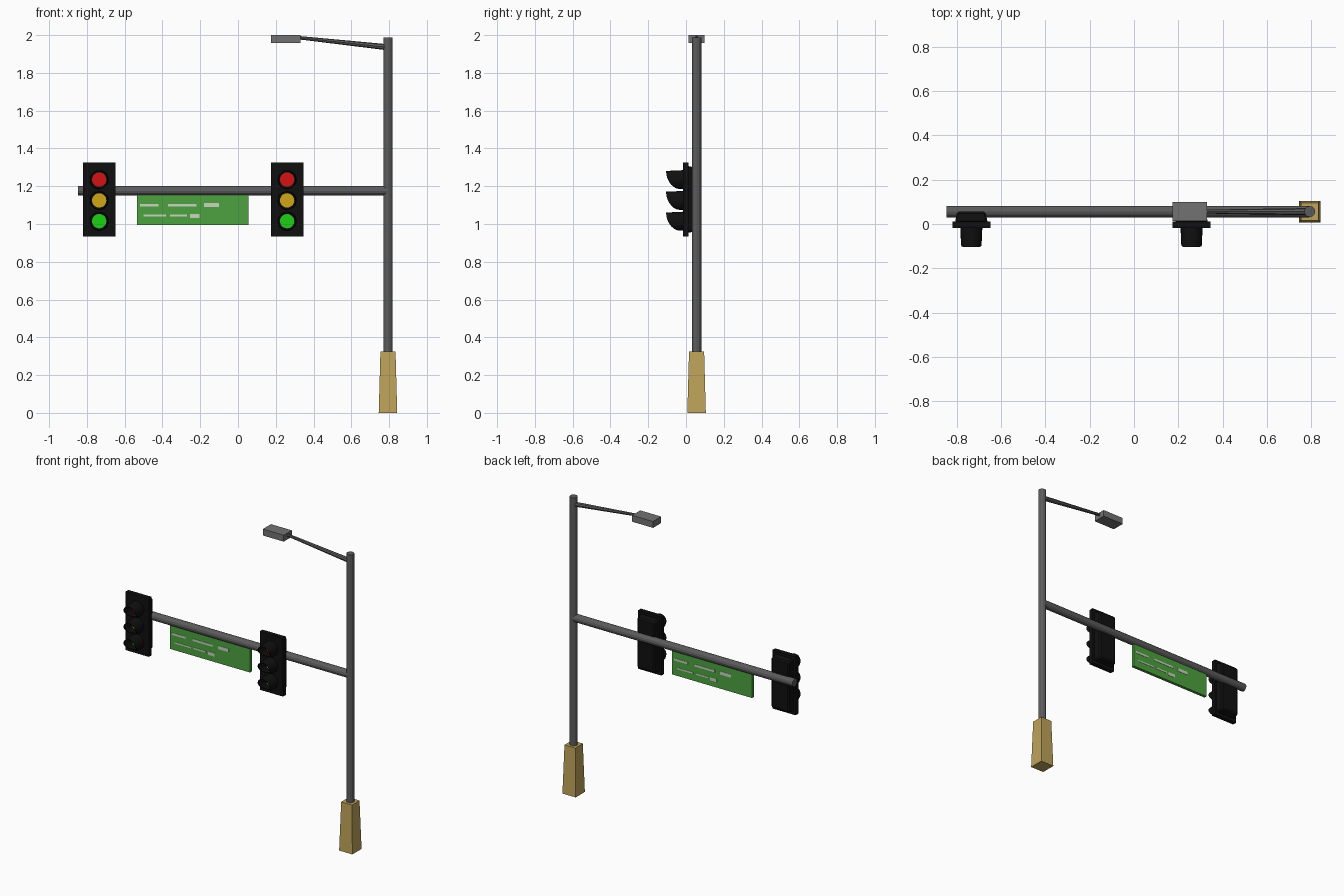
import bpy, bmesh, math
from mathutils import Vector

if "Cube" in bpy.data.objects:
    bpy.data.objects.remove(bpy.data.objects["Cube"])

PY = 0.056          # depth of the pole and arm axis


def material(name, rgb):
    m = bpy.data.materials.new(name)
    m.diffuse_color = (*rgb, 1)
    m.use_nodes = True
    m.node_tree.nodes["Principled BSDF"].inputs["Base Color"].default_value = m.diffuse_color
    return m


STEEL = material("dark steel", (0.105, 0.105, 0.105))
LAMP = material("lamp grey", (0.17, 0.17, 0.17))
TAN = material("tan base", (0.52, 0.37, 0.105))
BLACK = material("signal black", (0.005, 0.005, 0.005))
GREEN = material("sign green", (0.075, 0.36, 0.05))
PALE = material("pale marking", (0.55, 0.68, 0.5))
LENSES = [("red", 1.235, material("red lens", (0.65, 0.006, 0.006))),
          ("amber", 1.125, material("amber lens", (0.62, 0.38, 0.008))),
          ("green", 1.015, material("green lens", (0.012, 0.62, 0.008)))]


def finish(name, bm, mat):
    bmesh.ops.recalc_face_normals(bm, faces=bm.faces)
    me = bpy.data.meshes.new(name)
    bm.to_mesh(me)
    bm.free()
    me.materials.append(mat)
    ob = bpy.data.objects.new(name, me)
    bpy.context.collection.objects.link(ob)
    return ob


def box(name, lo, hi, mat, bevel=0):
    lo, hi = Vector(lo), Vector(hi)
    bm = bmesh.new()
    bmesh.ops.create_cube(bm, size=1)
    for v in bm.verts:
        v.co = (lo + hi) / 2 + v.co * (hi - lo)
    ob = finish(name, bm, mat)
    if bevel:
        mod = ob.modifiers.new("bevel", "BEVEL")
        mod.width, mod.segments = bevel, 1
    return ob


def rod(name, a, b, r1, r2, sides, mat):
    a, b = Vector(a), Vector(b)
    bm = bmesh.new()
    bmesh.ops.create_cone(bm, cap_ends=True, segments=sides, radius1=r1,
                          radius2=r2, depth=(b - a).length)
    q = Vector((0, 0, 1)).rotation_difference(b - a)
    for v in bm.verts:
        v.co = (a + b) / 2 + q @ v.co
    return finish(name, bm, mat)


def frustum(name, centre, axis, half1, half2, p0, p1, mat, bevel=0):
    """Box whose cross-section changes from half1 to half2 along an axis."""
    bm = bmesh.new()
    bmesh.ops.create_cube(bm, size=2)
    others = [i for i in range(3) if i != axis]
    for v in bm.verts:
        end = v.co[axis] > 0
        half = half2 if end else half1
        for k, i in enumerate(others):
            v.co[i] = centre[k] + v.co[i] * half[k]
        v.co[axis] = p1 if end else p0
    ob = finish(name, bm, mat)
    if bevel:
        mod = ob.modifiers.new("bevel", "BEVEL")
        mod.width, mod.segments = bevel, 1
    return ob


def visor(name, x, z):
    """Tunnel hood, long at the top and cut away at the bottom."""
    n, bm, rings = 20, bmesh.new(), []
    for i in range(n):
        a = 2 * math.pi * i / n
        c, s = math.cos(a), math.sin(a)
        h = (1 - s) / 2
        front = -0.035 - 0.070 * math.sqrt(max(0, 1 - h * h))
        r = 0.050 + 0.06 * (front + 0.035)
        rings.append((bm.verts.new((x + 0.050 * c, -0.015, z + 0.050 * s)),
                      bm.verts.new((x + r * c, front, z + r * s))))
    for i in range(n):
        (a, b), (c, d) = rings[i], rings[(i + 1) % n]
        bm.faces.new((a, b, d, c))
    ob = finish(name, bm, BLACK)
    mod = ob.modifiers.new("wall", "SOLIDIFY")
    mod.thickness, mod.offset = 0.004, -1


# pole, base and mast arm
frustum("pole_base", (0.794, PY), 2, (0.049, 0.049), (0.040, 0.040), 0, 0.325, TAN)
rod("pole", (0.794, PY, 0.30), (0.794, PY, 1.987), 0.025, 0.025, 12, STEEL)
rod("mast_arm", (0.794, PY, 1.176), (-0.846, PY, 1.176), 0.026, 0.026, 12, STEEL)

# street lamp
rod("lamp_arm", (0.790, PY, 1.936), (0.325, PY, 1.986), 0.016, 0.009, 8, STEEL)
box("lamp_head", (0.175, PY - 0.043, 1.957), (0.330, PY + 0.043, 2.0), LAMP)

# hanging sign with plain pale bars on both sides
SX = -0.24
box("sign_panel", (-0.536, PY - 0.010, 0.994), (0.056, PY + 0.010, 1.160), GREEN)
BARS = [(-0.52, -0.42, 1.10, 0.014), (-0.37, -0.22, 1.10, 0.014), (-0.18, -0.10, 1.10, 0.022),
        (-0.50, -0.38, 1.045, 0.010), (-0.36, -0.27, 1.045, 0.010), (-0.255, -0.205, 1.042, 0.022)]
for i, (x0, x1, z, h) in enumerate(BARS):
    box(f"sign_bar_front_{i}", (x0, PY - 0.012, z - h / 2), (x1, PY - 0.009, z + h / 2), PALE)
    box(f"sign_bar_back_{i}", (2 * SX - x1, PY + 0.009, z - h / 2),
        (2 * SX - x0, PY + 0.012, z + h / 2), PALE)

# two traffic signals
for side, x in (("left", -0.735), ("right", 0.260)):
    box(f"{side}_backplate", (x - 0.086, -0.017, 0.934), (x + 0.086, 0.012, 1.326), BLACK)
    frustum(f"{side}_housing", (x, 1.130), 1, (0.074, 0.178), (0.064, 0.168),
            0.005, 0.056, BLACK, 0.008)
    for label, z, mat in LENSES:
        rod(f"{side}_{label}_lens", (x, -0.010, z), (x, -0.024, z), 0.038, 0.038, 20, mat)
        visor(f"{side}_{label}_visor", x, z)
